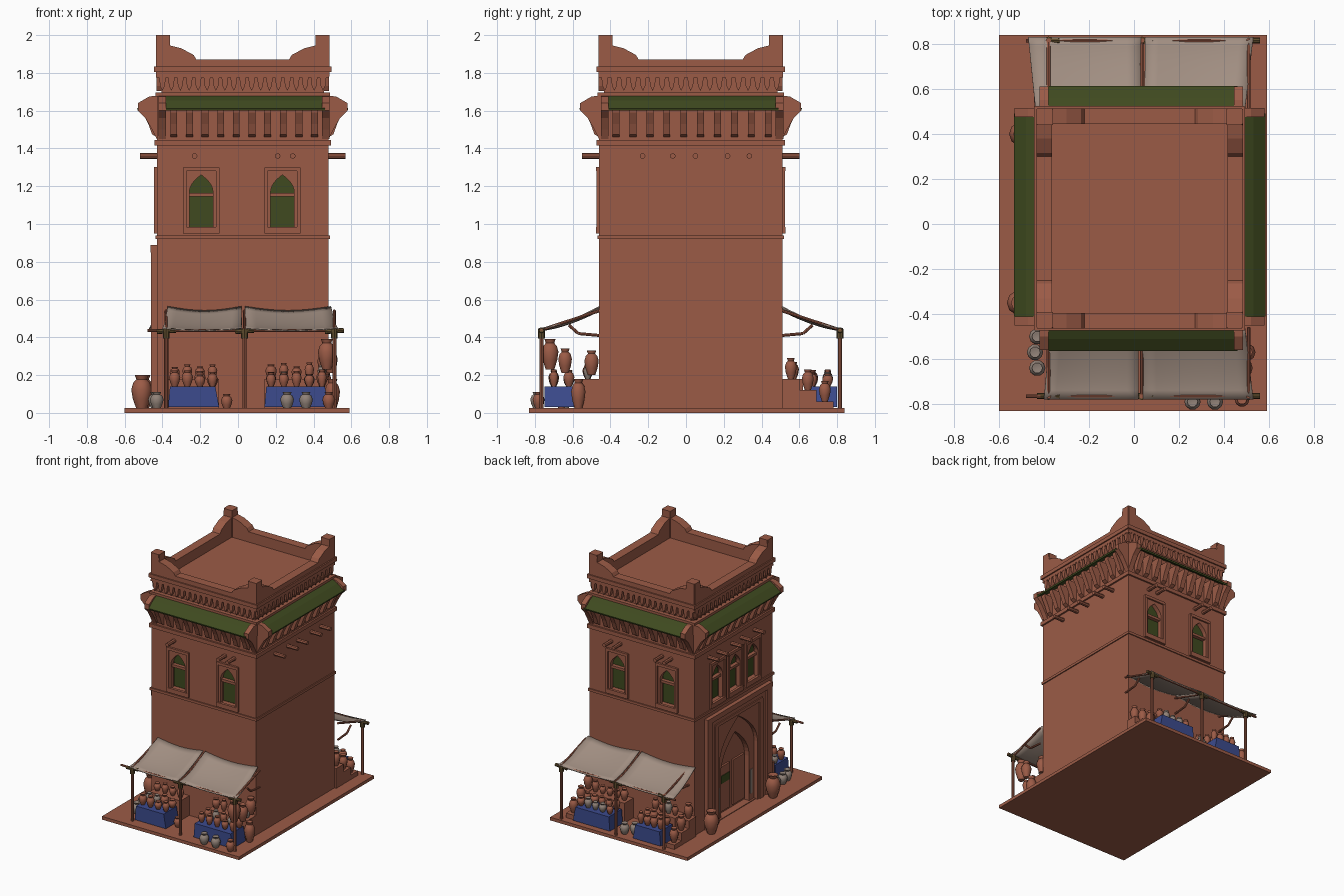
import bpy, bmesh, math, random
from mathutils import Vector, Matrix

random.seed(4)
old = bpy.data.objects.get("Cube")
if old:
    bpy.data.objects.remove(old, do_unlink=True)


def material(name, rgb):
    m = bpy.data.materials.new(name)
    m.use_nodes = True
    m.diffuse_color = (*rgb, 1)
    node = next(n for n in m.node_tree.nodes if n.type == 'BSDF_PRINCIPLED')
    node.inputs["Base Color"].default_value = (*rgb, 1)
    return m


CLAY = material("terracotta", (0.33, 0.105, 0.062))
GREEN = material("olive green", (0.05, 0.068, 0.014))
CANVAS = material("canvas beige", (0.36, 0.275, 0.225))
BLUE = material("cloth blue", (0.045, 0.07, 0.27))
GREY = material("grey pottery", (0.28, 0.22, 0.185))
STRAW = material("dry straw", (0.11, 0.07, 0.025))

# Wall frames: origin, along, outward, low and high end
X, Y = Vector((1, 0, 0)), Vector((0, 1, 0))
XL, XR, YF, YB = -0.43, 0.48, -0.46, 0.51
SIDES = {
    "front": (Y * YF, X, -Y, XL, XR),
    "back": (Y * YB, X, Y, XL, XR),
    "right": (X * XR, Y, X, YF, YB),
    "left": (X * XL, Y, -X, YF, YB),
}


def finish(name, bm, mat, smooth=False):
    bmesh.ops.recalc_face_normals(bm, faces=bm.faces[:])
    me = bpy.data.meshes.new(name)
    bm.to_mesh(me)
    bm.free()
    ob = bpy.data.objects.new(name, me)
    bpy.context.collection.objects.link(ob)
    me.materials.append(mat)
    if smooth:
        bpy.ops.object.select_all(action='DESELECT')
        bpy.context.view_layer.objects.active = ob
        ob.select_set(True)
        bpy.ops.object.shade_smooth_by_angle(angle=math.radians(40))
    return ob


def box(bm, x0, x1, y0, y1, z0, z1):
    m = Matrix.Translation(((x0 + x1) / 2, (y0 + y1) / 2, (z0 + z1) / 2))
    bmesh.ops.create_cube(bm, size=1, matrix=m @ Matrix.Diagonal((x1 - x0, y1 - y0, z1 - z0, 1)))


def prism(bm, side, pts, a, b, along=False):
    """Extrude (u, z) points outward, or (w, z) points along the wall."""
    o, u, w, _, _ = SIDES[side]
    p, q = (w, u) if along else (u, w)
    rings = [[bm.verts.new(o + p * s + q * d + Vector((0, 0, z))) for s, z in pts] for d in (a, b)]
    for r in rings:
        bm.faces.new(r)
    for i in range(len(pts)):
        j = i - 1
        bm.faces.new((rings[0][j], rings[0][i], rings[1][i], rings[1][j]))


def slab(bm, side, u0, u1, z0, z1, a, b):
    prism(bm, side, [(u0, z0), (u1, z0), (u1, z1), (u0, z1)], a, b)


def arch_plate(bm, side, u, half, z0, z1, ah, spring, rise, a, b):
    """Rectangular plate with a pointed arch opening."""
    n = 8
    curve = [(ah * (1 - (i / n) ** 2), spring + rise * i / n) for i in range(n + 1)]
    right = [(u + x, z) for x, z in curve]
    left = [(u - x, z) for x, z in reversed(curve[:-1])]
    pts = [(u - ah, z0), (u - half, z0), (u - half, z1), (u + half, z1), (u + half, z0), (u + ah, z0)]
    prism(bm, side, pts + right + left, a, b)


def pole(bm, p, q, r, sides=8):
    p, q = Vector(p), Vector(q)
    m = Matrix.Translation((p + q) / 2) @ (q - p).to_track_quat('Z', 'Y').to_matrix().to_4x4()
    bmesh.ops.create_cone(bm, cap_ends=True, segments=sides, radius1=r, radius2=r, depth=(q - p).length, matrix=m)


def jar(bm, x, y, z, h, r):
    prof = [(0, 0), (.5, 0), (.85, .3), (1, .58), (.8, .78), (.5, .87), (.66, 1), (.45, 1), (0, .9)]
    vs = [bm.verts.new((x + a * r, y, z + b * h)) for a, b in prof]
    es = [bm.edges.new(e) for e in zip(vs, vs[1:])]
    bmesh.ops.spin(bm, geom=vs + es, cent=(x, y, z), axis=(0, 0, 1), angle=math.tau, steps=10, use_merge=True)
    bmesh.ops.remove_doubles(bm, verts=bm.verts[:], dist=0.0003)


WINDOWS = [(s, u) for s in ("front", "back") for u in (-0.195, 0.235)]
WINDOWS += [("left", u) for u in (0.23, 0.01, -0.21)]
DOOR = -0.015

# Ground slab
bm = bmesh.new()
box(bm, -0.6, 0.59, -0.83, 0.84, 0, 0.025)
finish("ground_slab", bm, CLAY)

# Tower body with window and door recesses
bm = bmesh.new()
box(bm, XL, XR, YF, YB, 0.02, 1.69)
body = finish("tower_body", bm, CLAY)
bm = bmesh.new()
for s, u in WINDOWS:
    slab(bm, s, u - 0.075, u + 0.075, 0.98, 1.27, -0.045, 0.05)
slab(bm, "left", DOOR - 0.27, DOOR + 0.27, 0.03, 0.8, -0.06, 0.05)
cutter = finish("recess_cutter", bm, CLAY)
cutter.hide_render = True
mod = body.modifiers.new("recesses", 'BOOLEAN')
mod.operation, mod.object, mod.solver = 'DIFFERENCE', cutter, 'EXACT'
bpy.ops.object.select_all(action='DESELECT')
bpy.context.view_layer.objects.active = body
body.select_set(True)
bpy.ops.object.modifier_apply(modifier=mod.name)
bpy.data.objects.remove(cutter, do_unlink=True)

# Recessed frieze block and string courses
bm = bmesh.new()
box(bm, XL + .025, XR - .025, YF + .025, YB - .025, 1.68, 1.79)
finish("frieze_block", bm, CLAY)
bm = bmesh.new()
for z0, z1, g in ((.92, .94, .008), (1.415, 1.445, .013), (1.675, 1.695, .008), (1.775, 1.79, .003)):
    box(bm, XL - g, XR + g, YF - g, YB + g, z0, z1)
finish("string_courses", bm, CLAY)

# Parapet with stepped corners
bm = bmesh.new()
steps = [(0, 2), (.065, 2), (.07, 1.945), (.13, 1.93), (.195, 1.895), (.21, 1.87)]
for s, (o, u, w, lo, hi) in SIDES.items():
    top = [(lo + d, z) for d, z in steps] + [(hi - d, z) for d, z in reversed(steps)]
    prism(bm, s, [(lo, 1.78)] + top + [(hi, 1.78)], -0.065, 0.004)
    slab(bm, s, lo - .012, hi + .012, 1.805, 1.835, -.03, .014)
for x in (XL, XR - .07):
    for y in (YF, YB - .07):
        box(bm, x, x + .07, y, y + .07, 1.78, 2)
finish("parapet", bm, CLAY)

# Frieze teeth, eave brackets and green eaves on every side
teeth, brackets, eaves = bmesh.new(), bmesh.new(), bmesh.new()
big = [(0, 1.45), (.025, 1.5), (.06, 1.56), (.1, 1.6), (.1, 1.64), (.04, 1.675), (-.01, 1.68)]
small = [(0, 1.46), (.025, 1.475), (.045, 1.53), (.075, 1.59), (.075, 1.61), (-.01, 1.61)]
for s, (o, u, w, lo, hi) in SIDES.items():
    n = 19
    for i in range(n):
        c = lo + .03 + (hi - lo - .06) * i / (n - 1)
        prism(teeth, s, [(c - .018, 1.778), (c + .018, 1.778), (c + .012, 1.73), (c, 1.705), (c - .012, 1.73)], -.03, .002)
    for c in (lo + .03, hi - .015):
        prism(brackets, s, big, c - .02, c + .02, True)
    for i in range(10):
        c = lo + .09 + (hi - lo - .165) * i / 9
        prism(brackets, s, small, c - .018, c + .018, True)
    prism(eaves, s, [(-.005, 1.665), (.1, 1.6), (.104, 1.612), (.05, 1.655), (-.005, 1.683)], lo + .05, hi - .02, True)
finish("frieze_teeth", teeth, CLAY)
finish("eave_brackets", brackets, CLAY)
finish("green_eaves", eaves, GREEN)

# Windows
frames, glass = bmesh.new(), bmesh.new()
for s, u in WINDOWS:
    arch_plate(frames, s, u, .08, .975, 1.28, .062, 1.17, .09, -.03, .004)
    for e in (-1, 1):
        slab(frames, s, u + e * .087 - .009, u + e * .087 + .009, .95, 1.3, -.005, .014)
    slab(frames, s, u - .09, u + .09, 1.28, 1.302, -.005, .016)
    slab(frames, s, u - .09, u + .09, .95, .985, -.005, .016)
    slab(frames, s, u - .065, u + .065, 1.145, 1.165, -.04, -.008)
    slab(glass, s, u - .065, u + .065, .985, 1.268, -.044, -.037)
finish("window_frames", frames, CLAY)
finish("window_panes", glass, GREEN)

# Doorway with nested arches
bm = bmesh.new()
arch_plate(bm, "left", DOOR, .38, .025, .86, .235, .48, .29, -.03, .015)
arch_plate(bm, "left", DOOR, .268, .03, .798, .175, .38, .26, -.055, -.015)
for e in (-1, 1):
    c = DOOR + e * .37
    slab(bm, "left", c - .03, c + .03, .025, .89, 0, .03)
    slab(bm, "left", DOOR + e * .09 - .07, DOOR + e * .09 + .07, .05, .4, -.06, -.045)
    c = DOOR + e * .275
    slab(bm, "left", c - .02, c + .02, .025, .8, .01, .024)
slab(bm, "left", DOOR - .4, DOOR + .4, .85, .89, 0, .032)
slab(bm, "left", DOOR - .29, DOOR + .29, .785, .81, .01, .024)
finish("doorway", bm, CLAY)
bm = bmesh.new()
for e in (-1, 1):
    c = DOOR + e * .2
    slab(bm, "left", c - .012, c + .012, .08, .27, -.016, -.012)
finish("door_strips", bm, GREY)
bm = bmesh.new()
slab(bm, "left", DOOR + .03, DOOR + .13, .27, .33, -.046, -.04)
finish("door_panel", bm, GREEN)

# Projecting roof logs
bm = bmesh.new()
logs = {"front": (-.23, .21, .29), "back": (-.23, -.15, .21, .29),
        "right": (-.23, -.07, .05, .22, .335), "left": (-.23, -.07, .05, .22, .335)}
for s, us in logs.items():
    o, u, w = SIDES[s][:3]
    for c in us:
        p = o + u * c + Vector((0, 0, 1.36))
        pole(bm, p - w * .02, p + w * .09, .015)
finish("roof_logs", bm, CLAY, True)

# Market awnings with posts, rails and braces
cloth, posts, wraps = bmesh.new(), bmesh.new(), bmesh.new()
for s, panels in (("front", ((-.40, .02), (.04, .53))), ("back", ((-.47, .03), (.05, .53)))):
    o, ua, w = SIDES[s][:3]
    n = 8
    for a, b in panels:
        grid = []
        for j in range(n + 1):
            t = j / n
            row = []
            for i in range(n + 1):
                k = i / n
                u = (a + (b - a) * k) * (.93 + .07 * t)
                z = .45 + .115 * (1 - t) ** 1.5 - .022 * math.sin(math.pi * k) * (1 - .5 * t)
                row.append(cloth.verts.new(o + ua * u + w * (.32 * t) + Vector((0, 0, z))))
            grid.append(row)
        for j in range(n):
            for i in range(n):
                cloth.faces.new((grid[j][i], grid[j][i + 1], grid[j + 1][i + 1], grid[j + 1][i]))
    for u in (-.38, .035, .51):
        p = o + ua * u + w * .305
        pole(posts, p + Vector((0, 0, .02)), p + Vector((0, 0, .45)), .011)
        pole(posts, p + Vector((0, 0, .44)), o + ua * u + Vector((0, 0, .54)), .008)
        pole(posts, o + ua * u + Vector((0, 0, .41)), o + ua * u + w * .11 + Vector((0, 0, .42)), .008)
        pole(posts, o + ua * u + w * .11 + Vector((0, 0, .42)), o + ua * u + w * .16 + Vector((0, 0, .465)), .008)
        pole(wraps, p + Vector((0, 0, .395)), p + Vector((0, 0, .445)), .018)
        pole(wraps, p - ua * .05 + Vector((0, 0, .43)), p + ua * .05 + Vector((0, 0, .437)), .013)
    p = o + w * .305 + Vector((0, 0, .436))
    pole(posts, p - ua * .48, p + ua * .56, .008)
awning = finish("awning_cloths", cloth, CANVAS, True)
awning.modifiers.new("thickness", 'SOLIDIFY').thickness = 0.006
finish("awning_posts", posts, CLAY, True)
finish("post_wraps", wraps, STRAW, True)

# Stall tables, shelves and pottery
cloths, shelves, clay, grey = bmesh.new(), bmesh.new(), bmesh.new(), bmesh.new()
for s, a, b in (("front", -.37, -.1), ("front", .14, .48), ("back", .1, .42), ("back", -.34, -.1)):
    prism(cloths, s, [(a, .03), (b, .03), (b - .02, .14), (a + .01, .14)], .13, .29)
    slab(shelves, s, a, b, .02, .18, 0, .11)
    o, ua, w = SIDES[s][:3]
    n = round((b - a) / .065)
    for i in range(n):
        for d, z in ((.06, .18), (.16, .14), (.24, .14)):
            p = o + ua * (a + .035 + (b - a - .07) * i / (n - 1)) + w * d
            odd = random.random() < .2
            jar(grey if odd else clay, p.x, p.y, z, random.uniform(.06, .09), random.uniform(.024, .031))
for u in (-.41, .46):
    for d, z in ((0, .18), (.09, .12), (.18, .06)):
        slab(shelves, "back", u - .035, u + .035, .02, z, d, d + .09)
        jar(clay, u, YB + d + .045, z, .11, .033)
for u, y, z, h, r in ((-.5, .4, .02, .18, .055), (-.51, -.35, .02, .18, .055), (.47, -.72, .23, .16, .047),
                      (.49, -.64, .21, .13, .038), (.46, -.5, .2, .13, .04), (-.06, -.66, .02, .08, .03),
                      (.48, -.78, .02, .09, .033), (.5, -.57, .02, .16, .04)):
    jar(clay, u, y, z, h, r)
for u, y in ((.26, -.79), (.36, -.79), (-.43, -.5), (-.44, -.57), (-.43, -.64), (0, .76), (-.06, .72)):
    jar(grey, u, y, .02, .09, .036)
finish("table_cloths", cloths, BLUE)
finish("stall_shelves", shelves, CLAY)
finish("clay_jars", clay, CLAY, True)
finish("grey_pots", grey, GREY, True)
